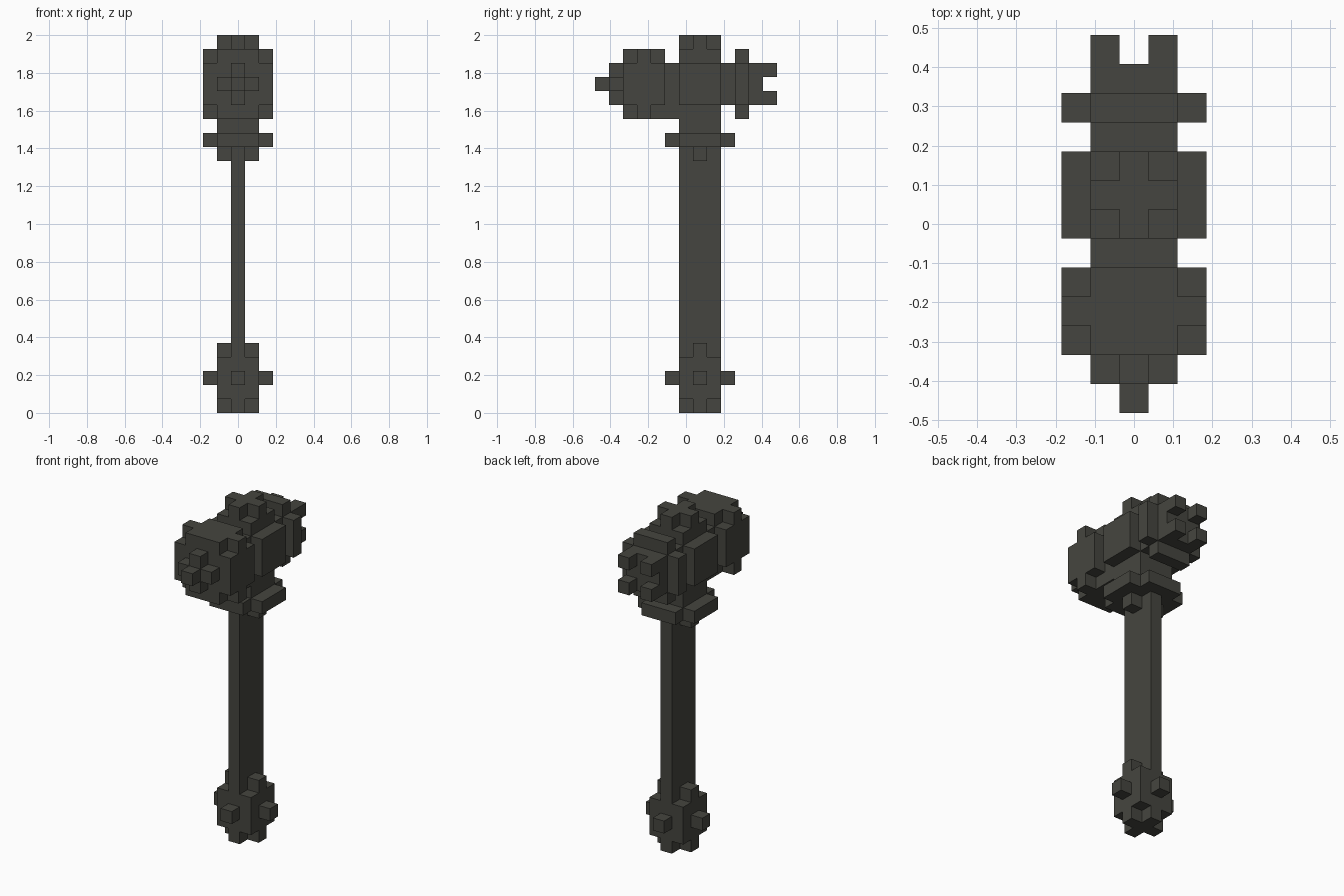
import bpy
import bmesh
import math

if "Cube" in bpy.data.objects:
    bpy.data.objects.remove(bpy.data.objects["Cube"], do_unlink=True)

U = 2 / 27            # edge length of one block
cells = {}            # (x, y, z) block index -> part name

stone = bpy.data.materials.new("dark grey stone")
stone.diffuse_color = (0.06, 0.06, 0.05, 1)
stone.use_nodes = True
bsdf = stone.node_tree.nodes["Principled BSDF"]
bsdf.inputs["Base Color"].default_value = stone.diffuse_color
bsdf.inputs["Roughness"].default_value = 0.9


def fill(part, half_x, y, z):
    """Fill blocks from -half_x to half_x and over the inclusive y and z ranges."""
    for i in range(-half_x, half_x + 1):
        for j in range(y[0], y[1] + 1):
            for k in range(z[0], z[1] + 1):
                cells.setdefault((i, j, k), part)


# Handle: a flat shaft, three blocks deep
fill("handle", 0, (6, 8), (5, 17))

# Pommel: block with cut corners and a stud on each side
fill("pommel", 1, (6, 8), (1, 3))
for k in (0, 4):
    fill("pommel", 0, (6, 8), (k, k))
    fill("pommel", 1, (7, 7), (k, k))
fill("pommel", 2, (7, 7), (2, 2))
fill("pommel", 0, (5, 9), (2, 2))

# Collar: ring under the head
fill("collar", 0, (6, 8), (18, 18))
fill("collar", 1, (7, 7), (18, 18))
fill("collar", 1, (5, 9), (19, 19))
fill("collar", 2, (6, 8), (19, 19))
fill("collar", 1, (6, 8), (20, 20))

# Head core: side plates and a cross-shaped cap
fill("head_core", 1, (6, 8), (21, 25))
fill("head_core", 2, (6, 8), (22, 24))
fill("head_core", 0, (6, 8), (26, 26))
fill("head_core", 1, (7, 7), (26, 26))

# Striking block: front mass with cut corners and a stepped point
fill("striking_block", 1, (5, 5), (21, 24))
fill("striking_block", 2, (2, 4), (22, 24))
fill("striking_block", 1, (2, 4), (21, 25))
fill("striking_block", 2, (3, 3), (21, 25))
fill("front_point", 0, (1, 1), (22, 24))
fill("front_point", 1, (1, 1), (23, 23))
fill("front_point", 0, (0, 0), (23, 23))

# Rear: neck, disc, end block and four prongs
fill("rear_neck", 1, (9, 9), (22, 24))
fill("rear_disc", 1, (10, 10), (21, 25))
fill("rear_disc", 2, (10, 10), (22, 24))
fill("rear_end", 1, (11, 11), (22, 24))
for i in (-1, 1):
    for k in (22, 24):
        cells[(i, 12, k)] = "rear_prongs"


def build(part):
    """Make a mesh of the part's outer block faces."""
    bm = bmesh.new()
    for c in [c for c, p in cells.items() if p == part]:
        for axis in range(3):
            for side in (-1, 1):
                n = list(c)
                n[axis] += side
                if tuple(n) in cells:
                    continue
                a, b = (axis + 1) % 3, (axis + 2) % 3
                corners = [(-1, -1), (1, -1), (1, 1), (-1, 1)][::side]
                verts = []
                for s, t in corners:
                    p = [c[0], c[1] - 6, c[2] + 0.5]
                    p[axis] += side / 2
                    p[a] += s / 2
                    p[b] += t / 2
                    verts.append(bm.verts.new([v * U for v in p]))
                bm.faces.new(verts)
    bmesh.ops.remove_doubles(bm, verts=bm.verts, dist=U / 100)
    bmesh.ops.dissolve_limit(bm, angle_limit=math.radians(1),
                             verts=bm.verts, edges=bm.edges)
    mesh = bpy.data.meshes.new(part)
    bm.to_mesh(mesh)
    bm.free()
    mesh.materials.append(stone)
    bpy.context.collection.objects.link(bpy.data.objects.new(part, mesh))


for part in dict.fromkeys(cells.values()):
    build(part)
